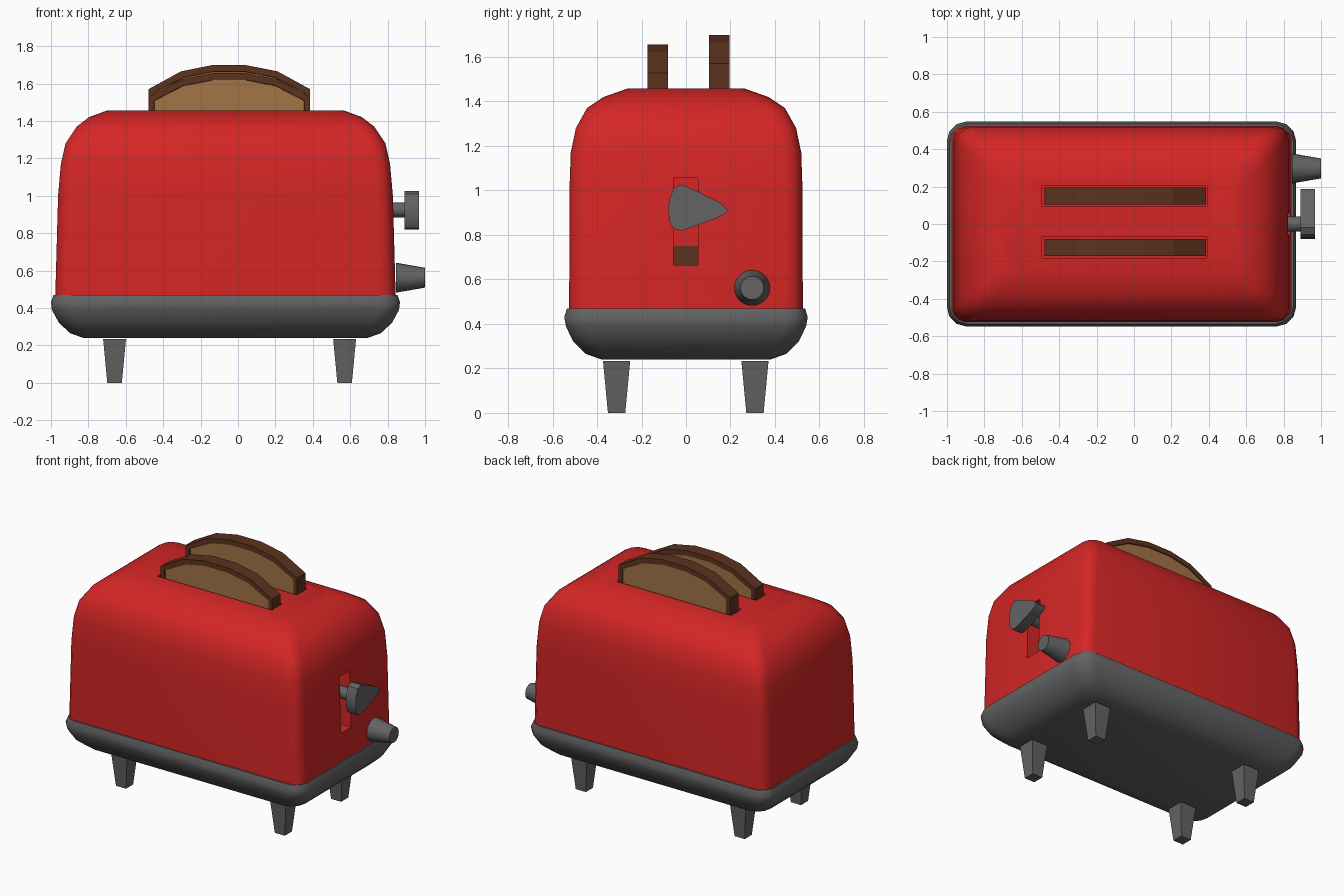
import bpy, bmesh, math
from mathutils import Matrix

if "Cube" in bpy.data.objects:
    bpy.data.objects.remove(bpy.data.objects["Cube"])


def material(name, rgb):
    m = bpy.data.materials.new(name)
    m.diffuse_color = (*rgb, 1)
    m.use_nodes = True
    m.node_tree.nodes["Principled BSDF"].inputs["Base Color"].default_value = m.diffuse_color
    return m


RED = material("red enamel", (0.66, 0.019, 0.019))
GREY = material("dark grey", (0.125, 0.125, 0.125))
CRUST = material("brown crust", (0.107, 0.032, 0.013))
CRUMB = material("tan crumb", (0.36, 0.178, 0.061))
CX = -0.067  # body centre in x


def finish(bm, name, mats, smooth=True):
    bmesh.ops.recalc_face_normals(bm, faces=bm.faces)
    me = bpy.data.meshes.new(name)
    bm.to_mesh(me)
    bm.free()
    ob = bpy.data.objects.new(name, me)
    bpy.context.collection.objects.link(ob)
    for m in mats:
        me.materials.append(m)
    if smooth:
        shade(ob)
    return ob


def activate(ob):
    bpy.ops.object.select_all(action='DESELECT')
    ob.select_set(True)
    bpy.context.view_layer.objects.active = ob


def shade(ob):
    activate(ob)
    bpy.ops.object.shade_smooth_by_angle(angle=math.radians(36))


def loft(rings):
    """Skin closed rings of points and cap both ends."""
    bm = bmesh.new()
    vs = [[bm.verts.new(p) for p in r] for r in rings]
    for a, b in zip(vs, vs[1:]):
        for i in range(len(a)):
            j = (i + 1) % len(a)
            bm.faces.new((a[i], a[j], b[j], b[i]))
    bm.faces.new(vs[0])
    bm.faces.new(vs[-1])
    return bm


def rounded_ring(z, hx, hy, r):
    pts = []
    for q, (sx, sy) in enumerate([(1, 1), (-1, 1), (-1, -1), (1, -1)]):
        for k in range(4):
            a = math.radians(90 * q + 30 * k)
            pts.append((CX + sx * (hx - r) + r * math.cos(a),
                        sy * (hy - r) + r * math.sin(a), z))
    return pts


def box(name, lo, hi, mat):
    bm = bmesh.new()
    bmesh.ops.create_cube(bm, size=1)
    for v in bm.verts:
        v.co = [(l + h) / 2 + c * (h - l) for l, h, c in zip(lo, hi, v.co)]
    return finish(bm, name, [mat], False)


def x_cone(name, x0, x1, y, z, r0, r1, segments):
    bm = bmesh.new()
    bmesh.ops.create_cone(bm, cap_ends=True, segments=segments, radius1=r0, radius2=r1,
                          depth=x1 - x0,
                          matrix=Matrix.Translation(((x0 + x1) / 2, y, z)) @ Matrix.Rotation(math.pi / 2, 4, 'Y'))
    return finish(bm, name, [GREY])


# Red housing
body_profile = [(0.46, 0.91, 0.525), (1.0, 0.895, 0.524), (1.17, 0.88, 0.518),
                (1.28, 0.855, 0.495), (1.37, 0.795, 0.445), (1.42, 0.73, 0.37),
                (1.457, 0.63, 0.265)]
body = finish(loft([rounded_ring(z, x, y, 0.08) for z, x, y in body_profile]),
              "housing", [RED], False)

# Bread slots and lever slot cut into the housing
cutters = [box("bread_slot_cutter", (-0.495, y - 0.057, 0.95), (0.39, y + 0.057, 1.6), RED)
           for y in (0.15, -0.126)]
cutters.append(box("lever_slot_cutter", (0.72, -0.057, 0.665), (1.0, 0.055, 1.055), RED))
for c in cutters:
    c.hide_render = True
    mod = body.modifiers.new("cut", 'BOOLEAN')
    mod.operation = 'DIFFERENCE'
    mod.solver = 'EXACT'
    mod.object = c
    activate(body)
    bpy.ops.object.modifier_apply(modifier=mod.name)
    bpy.data.objects.remove(c)
shade(body)
box("lever_slot_backing", (0.715, -0.057, 0.665), (0.724, 0.055, 0.75), CRUST)

# Grey base tray
base_profile = [(0.24, 0.76, 0.38), (0.265, 0.83, 0.45), (0.32, 0.89, 0.507),
                (0.39, 0.928, 0.54), (0.43, 0.933, 0.547), (0.47, 0.92, 0.535)]
finish(loft([rounded_ring(z, x, y, 0.1) for z, x, y in base_profile]), "base_tray", [GREY])

# Tapered square legs
for lx in (-0.66, 0.57):
    for ly in (-0.312, 0.31):
        rings = [[(lx + sx * h, ly + sy * h, z) for sx, sy in ((1, 1), (-1, 1), (-1, -1), (1, -1))]
                 for z, h in ((0, 0.039), (0.233, 0.061))]
        finish(loft(rings), "leg", [GREY], False)


# Toast slices: crust prism with slightly sunken crumb faces
def toast(name, y, drop):
    outline = [(-0.478, 1.0), (-0.478, 1.57), (-0.305, 1.665), (-0.14, 1.698),
               (0.045, 1.698), (0.212, 1.665), (0.385, 1.57), (0.385, 1.0)]
    bm = loft([[(x, y + s * 0.046, z - drop) for x, z in outline] for s in (-1, 1)])
    bmesh.ops.recalc_face_normals(bm, faces=bm.faces)
    sides = [f for f in bm.faces if abs(f.normal.y) > 0.9]
    bmesh.ops.inset_individual(bm, faces=sides, thickness=0.035, depth=0)
    for f in sides:
        f.material_index = 1
    inner = bmesh.ops.inset_individual(bm, faces=sides, thickness=0.002, depth=-0.006)
    for f in inner["faces"]:
        f.material_index = 0
    finish(bm, name, [CRUST, CRUMB], False)


toast("front_toast", -0.126, 0.043)
toast("back_toast", 0.15, 0)

# Lever handle, its arm, and the browning knob
handle = [(0.187, 0.91), (0.178, 0.925), (0.145, 0.95), (0.04, 1.0), (-0.02, 1.026),
          (-0.055, 1.01), (-0.074, 0.965), (-0.08, 0.915), (-0.074, 0.86), (-0.055, 0.828),
          (-0.02, 0.819), (0.04, 0.84), (0.135, 0.874), (0.178, 0.896)]
finish(loft([[(x, y, z) for y, z in handle] for x in (0.891, 0.967)]), "lever_handle", [GREY])
x_cone("lever_arm", 0.722, 0.9, 0.0, 0.924, 0.04, 0.04, 12)
x_cone("browning_knob", 0.845, 1.0, 0.297, 0.562, 0.08, 0.053, 20)
